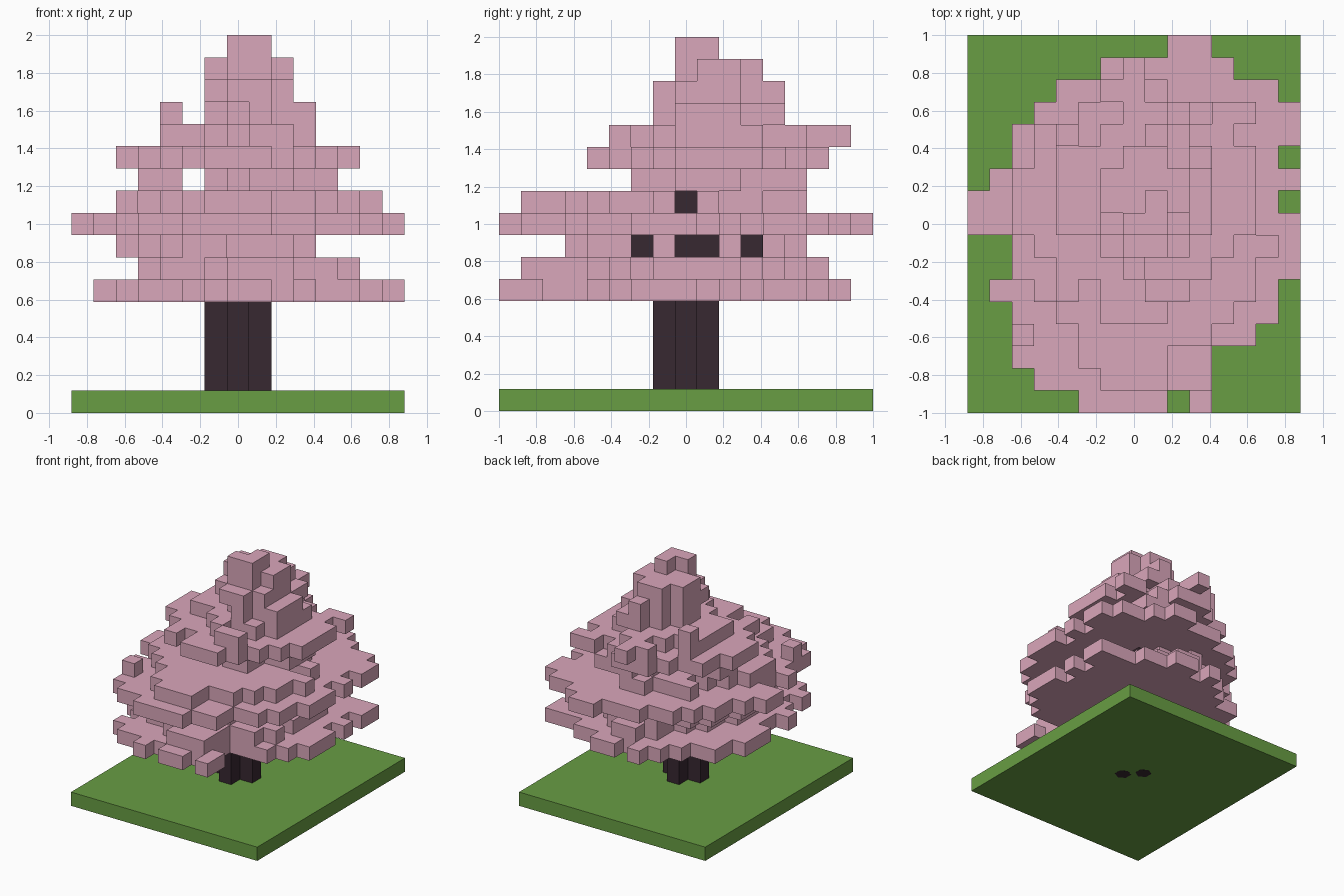
import bpy, bmesh, math, random
from mathutils import Vector

random.seed(7)
if "Cube" in bpy.data.objects:
    bpy.data.objects.remove(bpy.data.objects["Cube"], do_unlink=True)

CELL = 2 / 17
CENTRE = (7, 8)


def material(name, colour):
    mat = bpy.data.materials.new(name)
    mat.use_nodes = True
    mat.diffuse_color = (*colour, 1)
    mat.node_tree.nodes["Principled BSDF"].inputs["Base Color"].default_value = (*colour, 1)
    return mat


pink = material("dusty pink", (0.70, 0.385, 0.495))
green = material("grass green", (0.14, 0.34, 0.057))
bark = material("dark bark", (0.039, 0.021, 0.031))


def finish(name, bm, mat):
    mesh = bpy.data.meshes.new(name)
    bm.to_mesh(mesh)
    bm.free()
    mesh.materials.append(mat)
    obj = bpy.data.objects.new(name, mesh)
    bpy.context.collection.objects.link(obj)
    return obj


def blocks(name, cells, mat):
    """Join grid cells into one blocky shell, keeping only exposed faces."""
    bm = bmesh.new()
    for cell in cells:
        base = Vector(((cell[0] - CENTRE[0]) * CELL, (cell[1] - CENTRE[1]) * CELL,
                       (cell[2] + 0.5) * CELL))
        for axis in range(3):
            for sign in (-1, 1):
                near = list(cell)
                near[axis] += sign
                if tuple(near) in cells:
                    continue
                n, u, v = Vector(), Vector(), Vector()
                n[axis] = sign
                u[(axis + 1) % 3] = sign
                v[(axis + 2) % 3] = 1
                bm.faces.new([bm.verts.new(base + (n + a * u + b * v) * CELL / 2)
                              for a, b in ((-1, -1), (1, -1), (1, 1), (-1, 1))])
    bmesh.ops.remove_doubles(bm, verts=bm.verts, dist=CELL / 100)
    return finish(name, bm, mat)


def box(i, j, k):
    """All cells in inclusive x, y and z ranges."""
    return {(a, b, c) for a in range(i[0], i[-1] + 1) for b in range(j[0], j[-1] + 1)
            for c in range(k[0], k[-1] + 1)}


# Ground slab
bm = bmesh.new()
bmesh.ops.create_cube(bm, size=1)
for v in bm.verts:
    v.co = ((v.co.x * 15) * CELL, (v.co.y * 17) * CELL, (v.co.z + 0.5) * CELL)
finish("ground", bm, green)

# Root ends showing under the slab
for spot in ((CELL, 0, 0.001), (0, CELL, 0.001)):
    bm = bmesh.new()
    bmesh.ops.create_cone(bm, cap_ends=True, segments=6, radius1=0.065,
                          radius2=0.065, depth=0.004)
    finish("root_end", bm, bark).location = spot

# Plus-shaped trunk, branch stubs on its +x side, and one branch to the back
trunk = box([6, 8], [8], [1, 7]) | box([7], [7, 9], [1, 7])
branches = {(i, j, 7) for j in (6, 8, 9, 11) for i in (8, 9)} | box([8, 10], [8], [9])
back_branch = box([7], [10, 12], [7])
blocks("trunk", trunk, bark)
blocks("branches", branches - trunk, bark)
blocks("back_branch", back_branch, bark)

# Overall canopy outline: allowed x span for each row, front to back
OUTLINE = [(5, 8), (3, 10), (2, 10), (2, 12), (2, 13), (1, 13), (2, 14), (2, 14), (0, 14),
           (0, 13), (1, 14), (2, 13), (2, 14), (3, 14), (4, 13), (6, 11), (9, 10)]

# Canopy layers from bottom up: x span, y span, fullness
LAYERS = [(1, 14, 1, 15, 1.2), (3, 12, 1, 14, 1), (2, 10, 3, 13, 1),
          (0, 14, 1, 15, 1.25), (2, 12, 1, 13, 1), (6, 11, 6, 13, 1.1),
          (2, 12, 4, 14, 1), (4, 10, 6, 13, 1.05), (6, 10, 7, 12, 1.1),
          (6, 9, 7, 11, 1.1), (6, 9, 8, 11, 1.1), (7, 8, 8, 9, 2)]

leaves = set()
for k, (i0, i1, j0, j1, full) in enumerate(LAYERS, start=5):
    rx, ry = (i1 - i0 + 1) / 2, (j1 - j0 + 1) / 2
    for i, j, _ in sorted(box([i0, i1], [j0, j1], [k])):
        dx, dy = (i - (i0 + i1) / 2) / rx, (j - (j0 + j1) / 2) / ry
        ragged = 0.5 * random.random() * abs(math.sin(2 * math.atan2(dy, dx)))
        inside = OUTLINE[j][0] <= i <= OUTLINE[j][1]
        if inside and dx * dx + dy * dy < full - ragged:
            leaves.add((i, j, k))

# Gaps: front corner and back edge of the low layers, and a chip in the top
leaves -= box([10, 11], [2, 3], [5]) | box([11, 12], [1, 3], [6]) | {(7, 9, 16)}
leaves -= box([2, 3], [3, 4], [9]) | {(7, 15, 5), (10, 15, 5), (11, 15, 5)}

# The widest layer fills whatever the others leave open in the outline
covered = {(i, j) for i, j, _ in leaves}
for j, (i0, i1) in enumerate(OUTLINE):
    leaves |= {(i, j, 8) for i in range(i0, i1 + 1) if (i, j) not in covered}

# Stray twigs on the low layers
leaves |= {(5, 0, 5), (7, 0, 5), (8, 0, 5), (10, 0, 5), (10, 1, 5), (1, 5, 5)}
leaves |= box([3, 9], [1], [5]) | box([2, 9], [2], [5]) - {(6, 1, 5)}
leaves |= box([13, 14], [12, 13], [5]) | box([12, 14], [12, 13], [8]) | {(2, 3, 8)}

# Stray twigs on the upper layers
leaves |= {(2, 3, 9), (13, 7, 9), (7, 14, 12), (7, 15, 12), (6, 14, 12)}
leaves |= box([3, 4], [9, 10], [10]) | box([11, 12], [10, 13], [11]) - {(12, 12, 11)}
leaves |= box([4], [12], [11, 13]) | box([8], [12], [12, 14]) | box([8, 9], [5], [12])

# Open the leaves in front of the branch ends
leaves -= {(i, j, k) for (_, j, k) in branches for i in range(10, 15)}
leaves -= branches | back_branch | trunk | {(7, 13, 7)}
blocks("canopy", leaves, pink)
